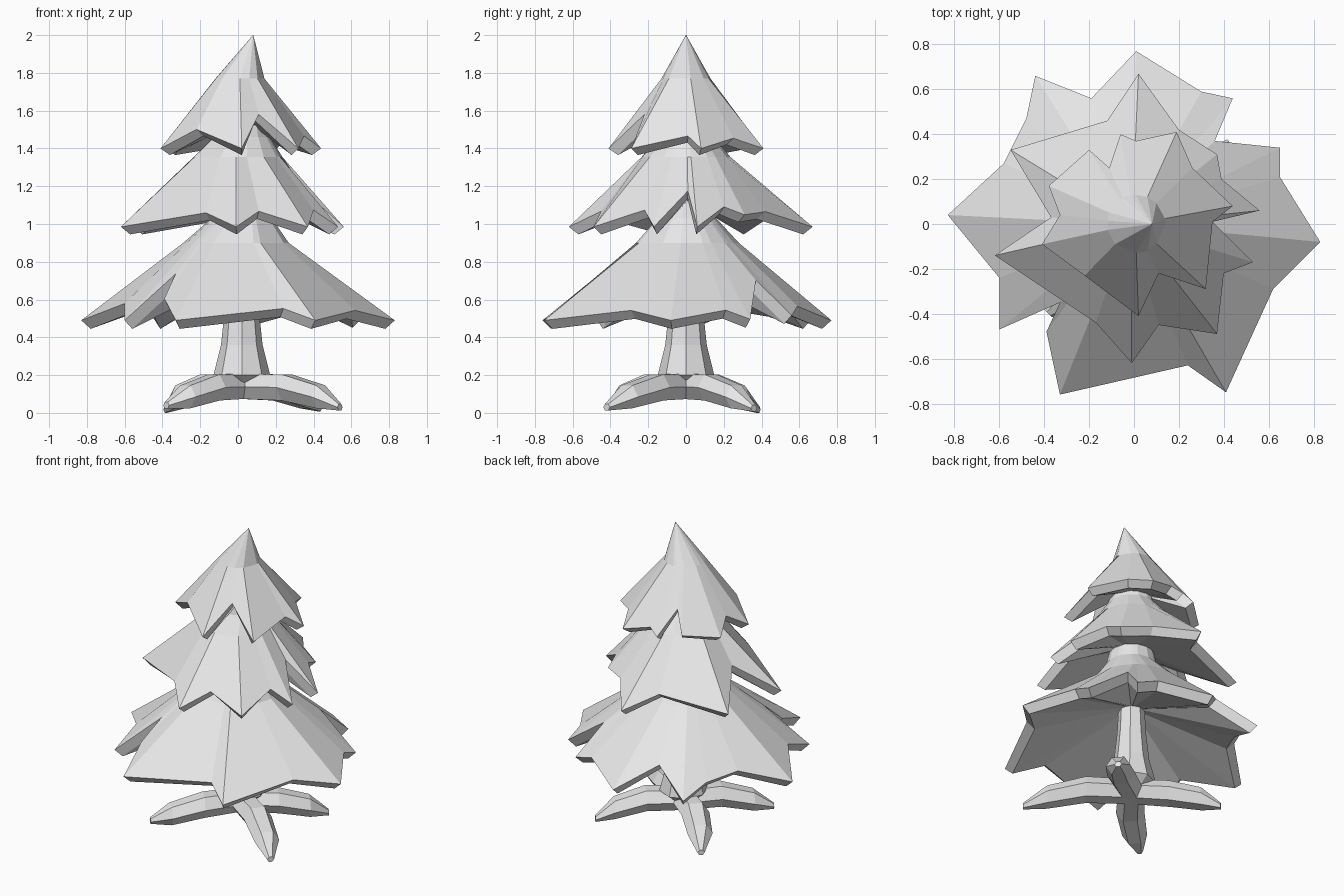
import bpy
import bmesh
from math import cos, sin, pi, hypot, atan2
from mathutils import Vector

cube = bpy.data.objects.get("Cube")
if cube:
    bpy.data.objects.remove(cube, do_unlink=True)

grey = bpy.data.materials.new("pale_grey")
grey.use_nodes = True
colour = (0.8, 0.8, 0.8, 1)
grey.diffuse_color = colour
grey.node_tree.nodes["Principled BSDF"].inputs["Base Color"].default_value = colour

AXIS = Vector((0.02, 0, 0))


def loft(name, rings):
    """Join equal rings of points into a closed flat-shaded solid."""
    bm = bmesh.new()
    loops = [[bm.verts.new(point) for point in ring] for ring in rings]
    count = len(loops[0])
    for lower, upper in zip(loops, loops[1:]):
        for i in range(count):
            j = (i + 1) % count
            bm.faces.new((lower[i], lower[j], upper[j], upper[i]))
    caps = [bm.faces.new(loops[0]), bm.faces.new(loops[-1])]
    bmesh.ops.triangulate(bm, faces=caps)
    bmesh.ops.recalc_face_normals(bm, faces=bm.faces)
    mesh = bpy.data.meshes.new(name)
    bm.to_mesh(mesh)
    bm.free()
    mesh.materials.append(grey)
    obj = bpy.data.objects.new(name, mesh)
    bpy.context.collection.objects.link(obj)
    return obj


def tier(name, outline, tip_radius, tip_height, slope, collars, drop, roof):
    """Skirt of boughs: collars at the top, star-shaped rim, shallow underside."""
    angles = [atan2(y, x - AXIS.x) for x, y in outline]

    def circle(radius, height, shift=0):
        return [AXIS + Vector((radius * cos(a) + shift, radius * sin(a), height))
                for a in angles]

    rim = [Vector((x, y, tip_height + slope * max(0, tip_radius - hypot(x, y))))
           for x, y in outline]
    under_rim = [p - Vector((cos(a) * .05, sin(a) * .05, drop))
                 for p, a in zip(rim, angles)]
    rings = [circle(*collar) for collar in collars]
    return loft(name, rings + [rim, under_rim, circle(*roof)])


# Lower boughs
tier("lower_boughs",
     [(.83, -.08), (.65, .21), (.65, .34), (.36, .37), (.44, .56), (.3, .59),
      (.01, .77), (-.19, .56), (-.44, .66), (-.48, .47), (-.58, .27),
      (-.83, .04), (-.6, -.24), (-.6, -.47), (-.33, -.35), (-.39, -.48),
      (-.33, -.76), (.24, -.63), (.41, -.75), (.62, -.29)],
     .74, .49, .95, [(.12, 1.2), (.16, 1.03), (.28, .9, -.03)], .045, (.07, .71))

# Middle boughs
tier("middle_boughs",
     [(.56, .06), (.39, .2), (.37, .31), (.2, .42), (.02, .67), (-.12, .46),
      (-.55, .33), (-.37, .03), (-.62, -.14), (-.17, -.44), (-.01, -.62),
      (.11, -.45), (.37, -.49), (.4, -.22), (.53, -.17), (.35, .01)],
     .55, .985, .95, [(.12, 1.58), (.15, 1.46), (.235, 1.355, -.02)], .04,
     (.12, 1.12))

# Upper boughs, ending in a leaning point
tier("upper_boughs",
     [(.44, .08), (.26, .25), (.19, .41), (.01, .37), (-.06, .4), (-.11, .25),
      (-.2, .33), (-.38, .17), (-.33, .04), (-.41, -.09), (-.22, -.23),
      (.02, -.41), (.11, -.22), (.32, -.29), (.35, .01)],
     .41, 1.4, 1.1, [(.001, 2, .06), (.13, 1.77, -.01)], .035, (.1, 1.51))


def trunk_ring(radius, height, sides=8):
    return [AXIS + Vector((radius * cos(2 * pi * i / sides),
                           radius * sin(2 * pi * i / sides), height))
            for i in range(sides)]


# Trunk
loft("trunk", [trunk_ring(r, z) for r, z in
               [(.05, .12), (.15, .2), (.11, .36), (.09, .55), (.08, .74)]])


def root(name, x, y, tip_height, bend):
    """Tapering root that arches out of the trunk and points to the ground."""
    tip = Vector((x, y, 0)) - AXIS
    side = Vector((-tip.y, tip.x, 0)).normalized()
    rings = []
    for along, height, radius in [(0, .14, .075), (.42, .135, .08),
                                  (.78, .085, .07), (1, tip_height, .02)]:
        centre = AXIS + tip * along + side * bend * sin(pi * along)
        centre.z = height
        rings.append([centre + side * radius * 1.1 * cos(a)
                      + Vector((0, 0, radius * sin(a)))
                      for a in (pi * k / 3 for k in range(6))])
    loft(name, rings)


# Four spreading roots
root("front_left_root", .54, -.42, .03, .03)
root("front_right_root", -.38, -.4, .04, .03)
root("back_left_root", .43, .36, .025, -.03)
root("back_right_root", -.38, .38, .018, .03)
